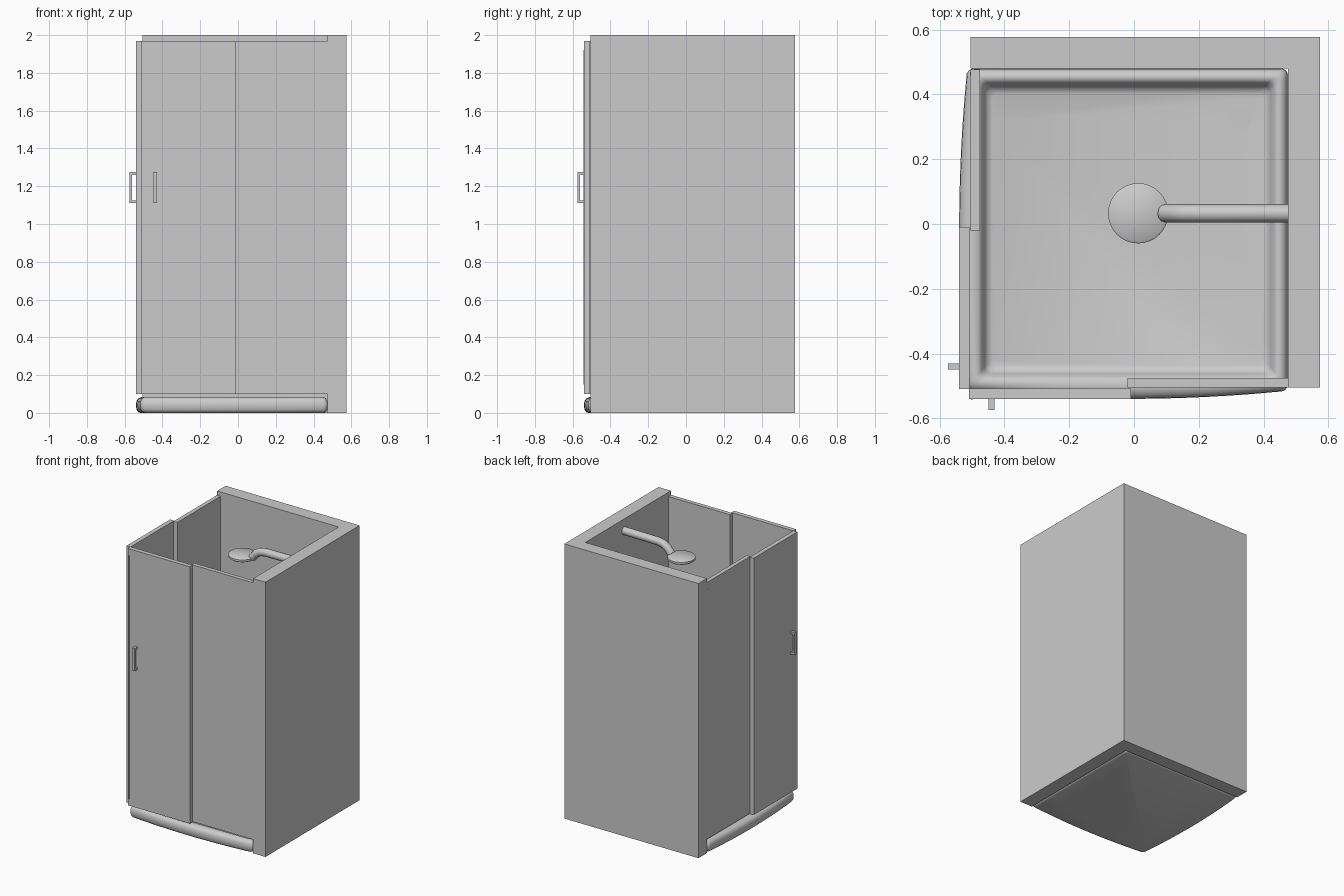
import bpy, bmesh, math
from mathutils import Vector

if "Cube" in bpy.data.objects:
    bpy.data.objects.remove(bpy.data.objects["Cube"])


def finish(name, bm, smooth=False):
    bmesh.ops.recalc_face_normals(bm, faces=bm.faces)
    me = bpy.data.meshes.new(name)
    bm.to_mesh(me)
    bm.free()
    ob = bpy.data.objects.new(name, me)
    bpy.context.collection.objects.link(ob)
    if smooth:
        bpy.ops.object.select_all(action='DESELECT')
        ob.select_set(True)
        bpy.context.view_layer.objects.active = ob
        bpy.ops.object.shade_smooth_by_angle(angle=math.radians(40))
    return ob


def prism(name, profile, vec, side=False):
    """Extrude a 3D polygon; side=True swaps x and y for the left-hand side."""
    if side:
        profile = [(y, x, z) for x, y, z in profile]
        vec = (vec[1], vec[0], vec[2])
    bm = bmesh.new()
    face = bm.faces.new([bm.verts.new(p) for p in profile])
    ext = bmesh.ops.extrude_face_region(bm, geom=[face], use_keep_orig=True)
    bmesh.ops.translate(bm, vec=vec, verts=[g for g in ext['geom'] if isinstance(g, bmesh.types.BMVert)])
    return finish(name, bm)


def box(name, x0, x1, y0, y1, z0, z1, side=False):
    return prism(name, [(x0, y0, z0), (x1, y0, z0), (x1, y1, z0), (x0, y1, z0)], (0, 0, z1 - z0), side)


# L-shaped wall around the right and back sides
prism("corner_wall", [(0.475, -0.505, 0), (0.575, -0.505, 0), (0.575, 0.578, 0),
                      (-0.505, 0.578, 0), (-0.505, 0.48, 0), (0.475, 0.48, 0)], (0, 0, 2))

# Shower doors, fixed panes and handles on the front and left sides
for side, label in ((False, "front"), (True, "left")):
    box(label + "_sliding_door", -0.51, -0.01, -0.54, -0.508, 0.10, 1.97, side)
    box(label + "_fixed_pane", -0.02, 0.477, -0.505, -0.475, 0.10, 1.97, side)
    a, b, c, d = -0.54, -0.56, -0.575, 0.015
    prism(label + "_handle", [(-0.45, a, 1.11), (-0.45, c, 1.11), (-0.45, c, 1.275), (-0.45, a, 1.275),
                              (-0.45, a, 1.275 - d), (-0.45, b, 1.275 - d),
                              (-0.45, b, 1.11 + d), (-0.45, a, 1.11 + d)], (0.02, 0, 0), side)
box("front_door_seal", -0.503, -0.497, -0.5415, -0.538, 0.15, 1.92)
box("left_pane_seal", 0.458, 0.470, -0.507, -0.503, 0.15, 1.92, True)


# Shower tray lofted from rounded outlines that bow out on the front and left
def outline(inset, z, bow, r):
    lo, hix, hiy = -0.515 + inset, 0.475 - inset, 0.48 - inset
    pts = []
    corners = [(lo + r, lo + r, 180), (hix - r, lo + r, 270), (hix - r, hiy - r, 0), (lo + r, hiy - r, 90)]
    for i, (cx, cy, a0) in enumerate(corners):
        for k in range(7):
            a = math.radians(a0 + 15 * k)
            pts.append(Vector((cx + r * math.cos(a), cy + r * math.sin(a), z)))
        nx, ny, na = corners[(i + 1) % 4]
        a = math.radians(na)
        p, q = pts[-1].copy(), Vector((nx + r * math.cos(a), ny + r * math.sin(a), z))
        pts += [p.lerp(q, k / 12) for k in range(1, 12)]
    for p in pts:
        u = 2 * (p.x - lo) / (hix - lo) - 1
        v = 2 * (p.y - lo) / (hiy - lo) - 1
        p.y -= bow * (1 - u * u) * (1 - v) / 2
        p.x -= bow * (1 - v * v) * (1 - u) / 2
    return pts


bm = bmesh.new()
rings = [(0.022, 0, 0.025, 0.02), (0.010, 0.005, 0.025, 0.02), (0.002, 0.018, 0.025, 0.02),
         (0, 0.042, 0.025, 0.02), (0.002, 0.062, 0.025, 0.02), (0.009, 0.077, 0.022, 0.02),
         (0.022, 0.085, 0.015, 0.02), (0.034, 0.084, 0, 0.02), (0.044, 0.075, 0, 0.02),
         (0.054, 0.050, 0, 0.02), (0.062, 0.036, 0, 0.02), (0.078, 0.030, 0, 0.02)]
loops = [[bm.verts.new(p) for p in outline(*r)] for r in rings]
for A, B in zip(loops, loops[1:]):
    for i in range(len(A)):
        j = (i + 1) % len(A)
        bm.faces.new((A[i], A[j], B[j], B[i]))
bm.faces.new(loops[0])
bm.faces.new(loops[-1])
finish("shower_tray", bm, True)


# Round parts turned from a radius and height profile
def lathe(name, profile, x, y, n=32):
    bm = bmesh.new()
    vs = [bm.verts.new((x + r, y, z)) for r, z in profile]
    es = [bm.edges.new(e) for e in zip(vs, vs[1:])]
    bmesh.ops.spin(bm, geom=vs + es, cent=(x, y, 0), axis=(0, 0, 1), angle=math.tau, steps=n)
    bmesh.ops.remove_doubles(bm, verts=bm.verts, dist=1e-5)
    return finish(name, bm, True)


lathe("drain_cover", [(0, 0.028), (0.037, 0.028), (0.037, 0.033), (0, 0.033)], 0.327, 0.327)
HX, HY = 0.013, 0.033
lathe("shower_head", [(0, 1.83), (0.087, 1.83), (0.093, 1.835), (0.093, 1.850), (0.087, 1.855), (0, 1.857)], HX, HY)

# Spray nozzles in rings beneath the head
bm = bmesh.new()
for r, n in ((0.02, 6), (0.045, 12), (0.07, 18)):
    for i in range(n):
        a = math.tau * i / n
        g = bmesh.ops.create_cone(bm, cap_ends=True, segments=8, radius1=0.002, radius2=0.003, depth=0.008)
        bmesh.ops.translate(bm, verts=g['verts'], vec=(HX + r * math.cos(a), HY + r * math.sin(a), 1.828))
finish("spray_nozzles", bm)

# Supply arm from the right wall, bending down to the head rim
cu = bpy.data.curves.new("shower_arm", 'CURVE')
cu.dimensions = '3D'
cu.bevel_depth = 0.028
cu.bevel_resolution = 4
cu.use_fill_caps = True
sp = cu.splines.new('POLY')
path = [(0.48, 1.915), (0.20, 1.912), (0.16, 1.905), (0.125, 1.885), (0.095, 1.848)]
sp.points.add(len(path) - 1)
for p, (x, z) in zip(sp.points, path):
    p.co = (x, HY, z, 1)
sp.use_smooth = True
bpy.context.collection.objects.link(bpy.data.objects.new("shower_arm", cu))
